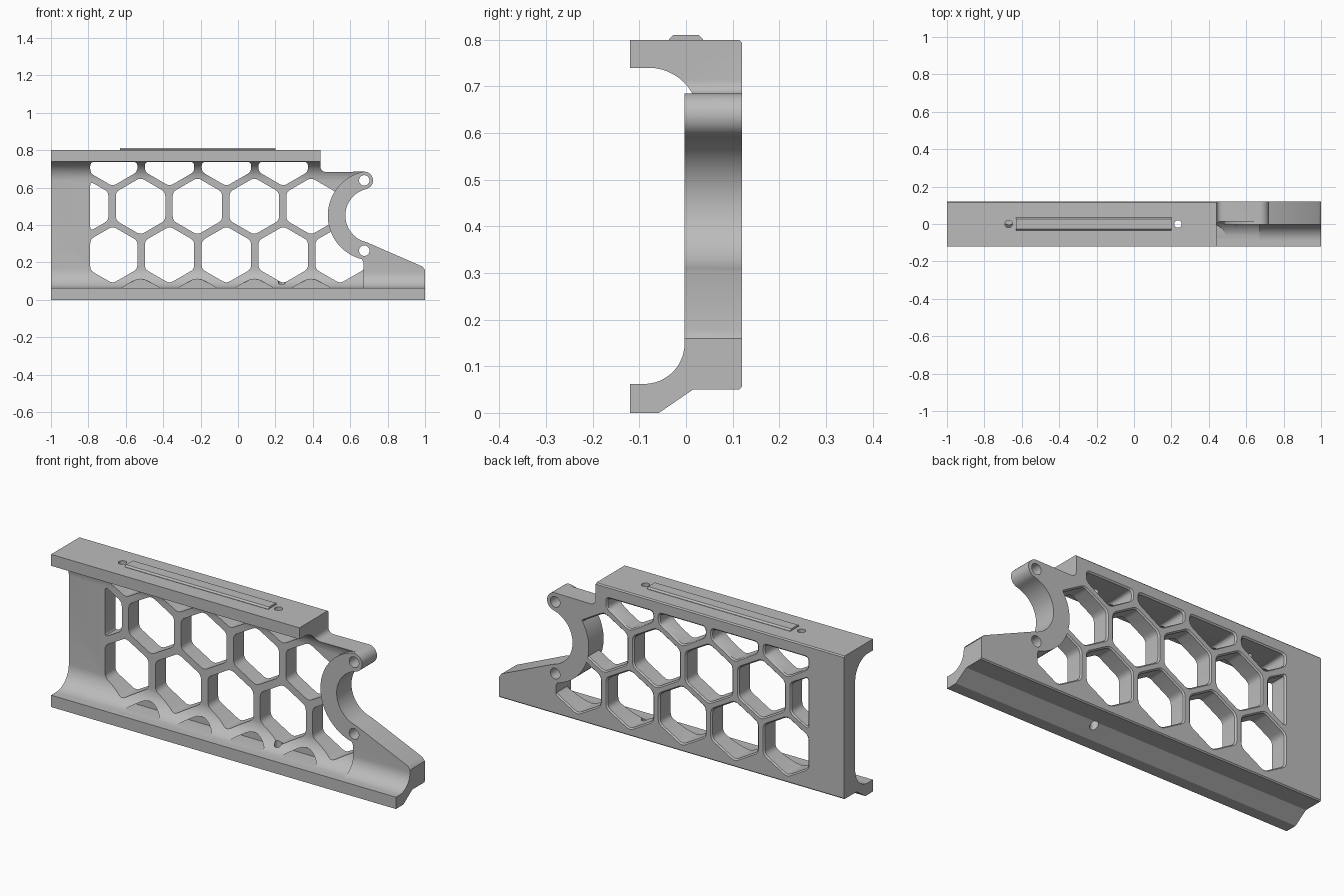
import bpy, bmesh
from math import cos, sin, pi, radians
from mathutils import Vector

cube = bpy.data.objects.get("Cube")
if cube:
    bpy.data.objects.remove(cube, do_unlink=True)

grey = bpy.data.materials.new("plain grey")
grey.use_nodes = True
grey.diffuse_color = (0.5, 0.5, 0.5, 1)
grey.node_tree.nodes["Principled BSDF"].inputs["Base Color"].default_value = (0.5, 0.5, 0.5, 1)


def arc(cx, cy, r, a, b, n=12):
    angles = [radians(a + (b - a) * i / n) for i in range(n + 1)]
    return [(cx + r * cos(t), cy + r * sin(t)) for t in angles]


def place(axis, u, v, w):
    return {"x": (w, u, v), "y": (u, w, v), "z": (u, v, w)}[axis]


def add_loft(bm, rings, axis):
    """Skin matching outlines, given as (points, depth), and cap both ends."""
    loops = [[bm.verts.new(place(axis, u, v, w)) for u, v in pts] for pts, w in rings]
    n = len(loops[0])
    for a, b in zip(loops, loops[1:]):
        for i in range(n):
            bm.faces.new((a[i], a[(i + 1) % n], b[(i + 1) % n], b[i]))
    bm.faces.new(loops[0])
    bm.faces.new(loops[-1])


def solid(name, lofts, axis):
    bm = bmesh.new()
    for rings in lofts:
        add_loft(bm, rings, axis)
    bmesh.ops.recalc_face_normals(bm, faces=bm.faces)
    mesh = bpy.data.meshes.new(name)
    bm.to_mesh(mesh)
    bm.free()
    obj = bpy.data.objects.new(name, mesh)
    obj.data.materials.append(grey)
    bpy.context.collection.objects.link(obj)
    return obj


def prism(name, pts, axis, lo, hi):
    return solid(name, [[(pts, lo), (pts, hi)]], axis)


def combine(obj, other, operation):
    mod = obj.modifiers.new("join", "BOOLEAN")
    mod.operation = operation
    mod.solver = "EXACT"
    mod.object = other
    bpy.context.view_layer.objects.active = obj
    bpy.ops.object.modifier_apply(modifier=mod.name)
    bpy.data.objects.remove(other, do_unlink=True)


def clip(pts, index, limit, sign):
    """Keep the part of a polygon where sign * (coordinate - limit) >= 0."""
    out = []
    for p, q in zip(pts, pts[1:] + pts[:1]):
        dp, dq = sign * (p[index] - limit), sign * (q[index] - limit)
        if dp >= 0:
            out.append(p)
        if dp * dq < 0:
            out.append(tuple(Vector(p).lerp(Vector(q), dp / (dp - dq))))
    return out


def rounded(pts, size, n=4):
    out = []
    for i, p in enumerate(pts):
        p, a, b = Vector(p), Vector(pts[i - 1]), Vector(pts[(i + 1) % len(pts)])
        s = p + (a - p).normalized() * min(size, (a - p).length * 0.45)
        e = p + (b - p).normalized() * min(size, (b - p).length * 0.45)
        for k in range(n + 1):
            t = k / n
            out.append(tuple(s * (1 - t) ** 2 + p * 2 * t * (1 - t) + e * t * t))
    return out


def grown(pts, d):
    us, vs = [p[0] for p in pts], [p[1] for p in pts]
    cu, cv = (min(us) + max(us)) / 2, (min(vs) + max(vs)) / 2
    ku, kv = 1 + 2 * d / (max(us) - min(us)), 1 + 2 * d / (max(vs) - min(vs))
    return [(cu + (u - cu) * ku, cv + (v - cv) * kv) for u, v in pts]


def hexagon(cx, cz, r=0.1525):
    return [(cx + r * sin(i * pi / 3), cz + r * cos(i * pi / 3)) for i in range(6)]


# Cross-sections of the channel and of the thicker arm
BACK = 0.12
foot = [(-0.12, 0), (-0.058, 0), (0.015, 0.05), (BACK - 0.006, 0.05), (BACK, 0.056)]
channel = foot + [(BACK, 0.794), (BACK - 0.006, 0.8), (-0.12, 0.8), (-0.12, 0.74)]
channel += arc(-0.08, 0.633, 0.107, 90, 0) + arc(-0.08, 0.169, 0.107, 0, -90) + [(-0.12, 0.062)]
arm = foot + [(BACK, 0.7), (-0.003, 0.7)] + arc(-0.09, 0.149, 0.087, 0, -90) + [(-0.12, 0.062)]

# Side outline, with the open ring and its two screw ears
RX, RZ, INNER, OUTER, EAR = 0.72, 0.45, 0.146, 0.24, 0.047
EAR_X, LOW_Z, HIGH_Z = 0.675, 0.262, 0.638
nose = [(1, 0), (1, 0.16), (0.985, 0.178)] + arc(EAR_X, LOW_Z, EAR, 66, 75, 3)
nose += arc(RX, RZ, INNER, 256, 104, 40)
ear_end = arc(EAR_X, HIGH_Z, EAR, -74, 90, 16)
side = nose + ear_end + [(0.49, 0.683)] + arc(0.47, 0.713, 0.03, 270, 180, 6)
side += [(0.44, 0.8), (-1, 0.8), (-1, 0)]
ring_side = nose + ear_end + arc(RX, RZ, OUTER, 104, 256, 40) + [(0.67, 0.2), (0.67, 0)]

body = prism("grip_frame", channel, "x", -1, 1)
combine(body, prism("side_cutter", side, "y", -0.3, 0.3), "INTERSECT")

# Honeycomb openings with softened rear rims
PITCH, LEFT, CEILING = 0.304, -0.79, 0.737
openings = []
for first, z, count in ((-0.825, 0.5, 5), (-0.67, 0.24, 5), (-0.67, 0.76, 4)):
    for i in range(count):
        pts = clip(clip(hexagon(first + PITCH * i, z), 0, LEFT, 1), 1, CEILING, -1)
        pts = rounded(pts, 0.022)
        wide = grown(pts, 0.007)
        openings.append([(pts, -0.2), (pts, BACK - 0.007), (wide, BACK), (wide, 0.2)])
combine(body, solid("honeycomb_cutter", openings, "y"), "DIFFERENCE")

# Shallow pockets in the lower curve
pockets = []
for i in range(4):
    pts = clip(rounded(hexagon(-0.521 + PITCH * i, -0.03), 0.05), 1, 0.064, 1)
    pockets.append([(pts, -0.2), (pts, 0.027)])
combine(body, solid("pocket_cutter", pockets, "y"), "DIFFERENCE")

# Thick arm and ring
ring = prism("ring_arm", arm, "x", 0.4, 1)
combine(ring, prism("ring_cutter", ring_side, "y", -0.3, 0.3), "INTERSECT")
combine(body, ring, "UNION")

# Screw holes
for z in (LOW_Z, HIGH_Z):
    hole = arc(EAR_X, z, 0.028, 0, 345, 23)
    combine(body, prism("ear_hole", hole, "y", -0.3, 0.3), "DIFFERENCE")
for x, low in ((-0.67, 0.7), (0.235, -0.1)):
    hole = arc(x, 0, 0.02, 0, 345, 23)
    combine(body, prism("top_hole", hole, "z", low, 0.9), "DIFFERENCE")

# Raised strip on the top
strip = [(-0.036, 0.798), (0.036, 0.798), (0.036, 0.802), (0.028, 0.81), (-0.028, 0.81), (-0.036, 0.802)]
rail = prism("top_strip", strip, "x", -0.63, 0.2)

for obj in (body, rail):
    bpy.ops.object.select_all(action="DESELECT")
    obj.select_set(True)
    bpy.context.view_layer.objects.active = obj
    bpy.ops.object.shade_smooth_by_angle(angle=radians(30))
